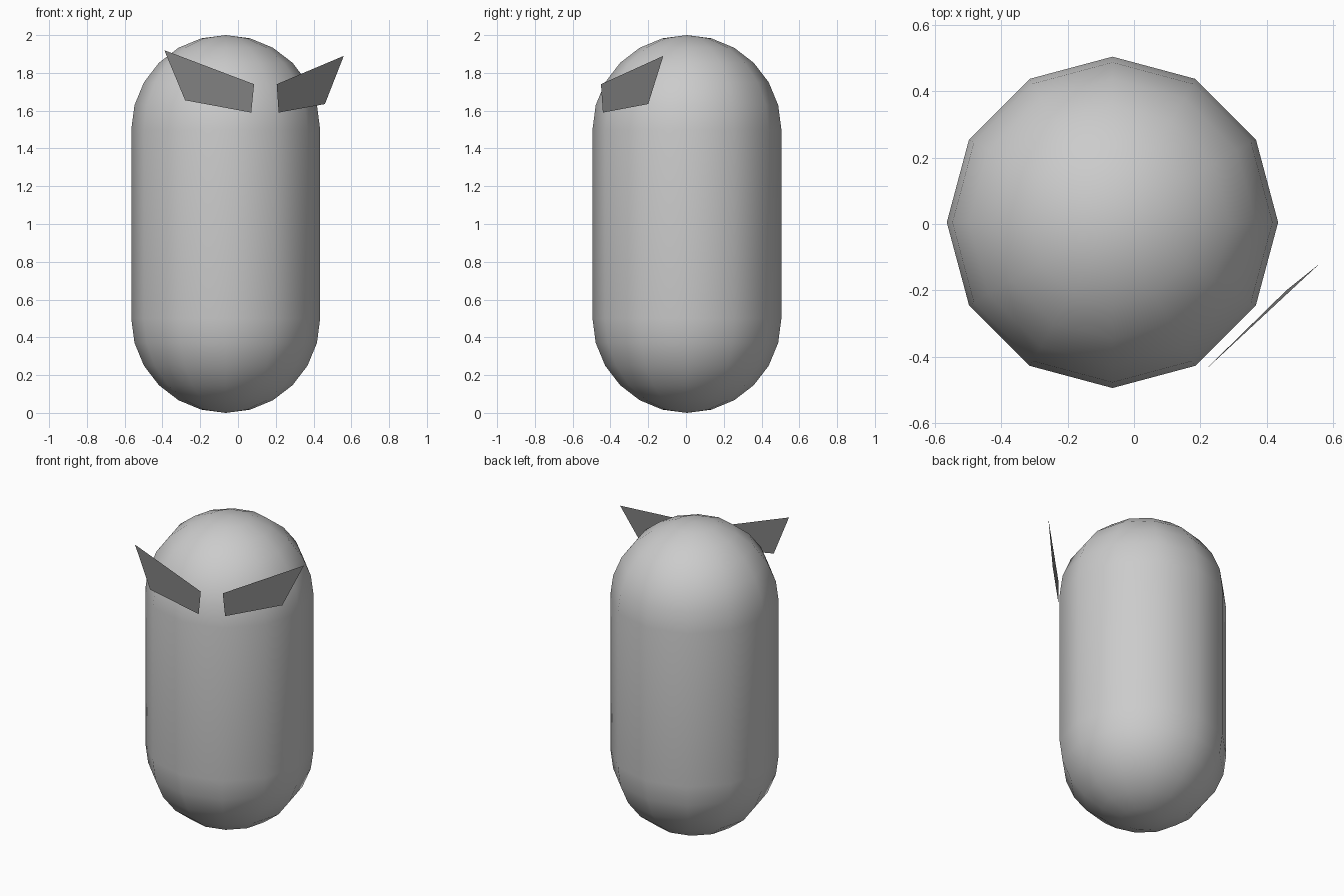
import bpy, bmesh
from math import sin, cos, radians, tau

if "Cube" in bpy.data.objects:
    bpy.data.objects.remove(bpy.data.objects["Cube"])


def add_object(name, bm):
    mesh = bpy.data.meshes.new(name)
    bm.to_mesh(mesh)
    bm.free()
    obj = bpy.data.objects.new(name, mesh)
    bpy.context.collection.objects.link(obj)
    return obj


# capsule body: half profile of two quarter arcs, spun into 12 sides
R, SIDES, STEPS = 0.5, 12, 6
arc = [(R * cos(radians(15 * i)), R * sin(radians(15 * i))) for i in range(STEPS + 1)]
profile = [(r, 0.5 - h) for r, h in reversed(arc)] + [(r, 1.5 + h) for r, h in arc]

bm = bmesh.new()
verts = [bm.verts.new((r, 0, z)) for r, z in profile]
edges = [bm.edges.new(pair) for pair in zip(verts, verts[1:])]
bmesh.ops.spin(bm, geom=verts + edges, cent=(0, 0, 0), axis=(0, 0, 1),
               angle=tau, steps=SIDES, use_duplicate=False)
bmesh.ops.remove_doubles(bm, verts=bm.verts, dist=1e-4)
bmesh.ops.recalc_face_normals(bm, faces=bm.faces)
for f in bm.faces:
    f.smooth = True
body = add_object("body", bm)
body.location = (-0.065, 0.005, 0)

# slanted flat eyes, dark grey
dark = bpy.data.materials.new("dark_grey")
dark.diffuse_color = (0.22, 0.22, 0.22, 1)
dark.use_nodes = True
dark.node_tree.nodes["Principled BSDF"].inputs["Base Color"].default_value = dark.diffuse_color


def eye(name, corners):
    bm = bmesh.new()
    bm.faces.new([bm.verts.new(c) for c in corners])
    add_object(name, bm).data.materials.append(dark)


# left eye lies flat against the front
FRONT = -0.505
eye("left_eye", [(x, FRONT, z) for x, z in
                 ((0.085, 1.74), (-0.39, 1.92), (-0.28, 1.655), (0.07, 1.59))])
# right eye is turned towards the side
eye("right_eye", [(0.205, -0.45, 1.74), (0.215, -0.44, 1.59),
                  (0.46, -0.20, 1.635), (0.56, -0.12, 1.89)])
